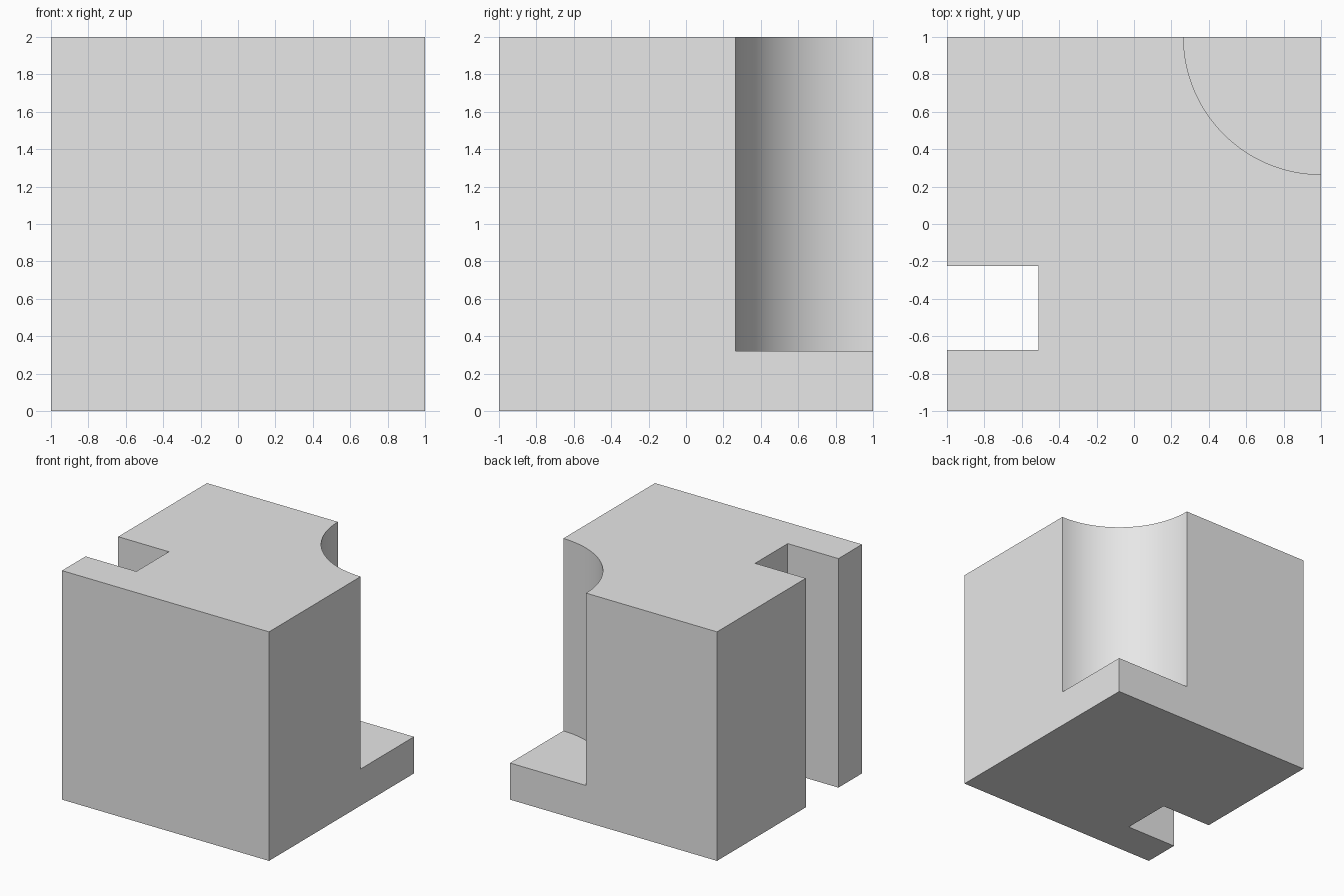
import bpy
import math

cube = bpy.data.objects.get("Cube")
if cube:
    bpy.data.objects.remove(cube, do_unlink=True)

grey = bpy.data.materials.new("light_grey")
grey.use_nodes = True
grey.diffuse_color = (0.8, 0.8, 0.8, 1)
grey.node_tree.nodes["Principled BSDF"].inputs["Base Color"].default_value = (0.8, 0.8, 0.8, 1)


def box(name, low, high):
    """Box between two opposite corners."""
    centre = [(a + b) / 2 for a, b in zip(low, high)]
    bpy.ops.mesh.primitive_cube_add(size=1, location=centre)
    obj = bpy.context.object
    obj.name = name
    obj.scale = [b - a for a, b in zip(low, high)]
    bpy.ops.object.transform_apply(location=True, rotation=False, scale=True)
    obj.data.materials.append(grey)
    return obj


def cut(target, cutter):
    """Subtract a cutter for good, then remove it."""
    cutter.hide_render = True
    bpy.context.view_layer.objects.active = target
    mod = target.modifiers.new(cutter.name, "BOOLEAN")
    mod.operation = "DIFFERENCE"
    mod.solver = "EXACT"
    mod.object = cutter
    bpy.ops.object.modifier_apply(modifier=mod.name)
    bpy.data.objects.remove(cutter, do_unlink=True)


# Solid block
block = box("machined_block", (-1, -1, 0), (1, 1, 2))

# Square slot through the full height of the right side
cut(block, box("slot_cutter", (-1.2, -0.675, -0.2), (-0.51, -0.225, 2.2)))

# Quarter-round pocket in the back left corner, above a thin ledge
bpy.ops.mesh.primitive_cylinder_add(vertices=128, radius=0.735, depth=2, location=(1, 1, 1.32))
pocket = bpy.context.object
pocket.name = "pocket_cutter"
pocket.data.materials.append(grey)
cut(block, pocket)

# Smooth the curved wall, keep the edges sharp
bpy.ops.object.select_all(action="DESELECT")
block.select_set(True)
bpy.context.view_layer.objects.active = block
bpy.ops.object.shade_smooth_by_angle(angle=math.radians(30))
